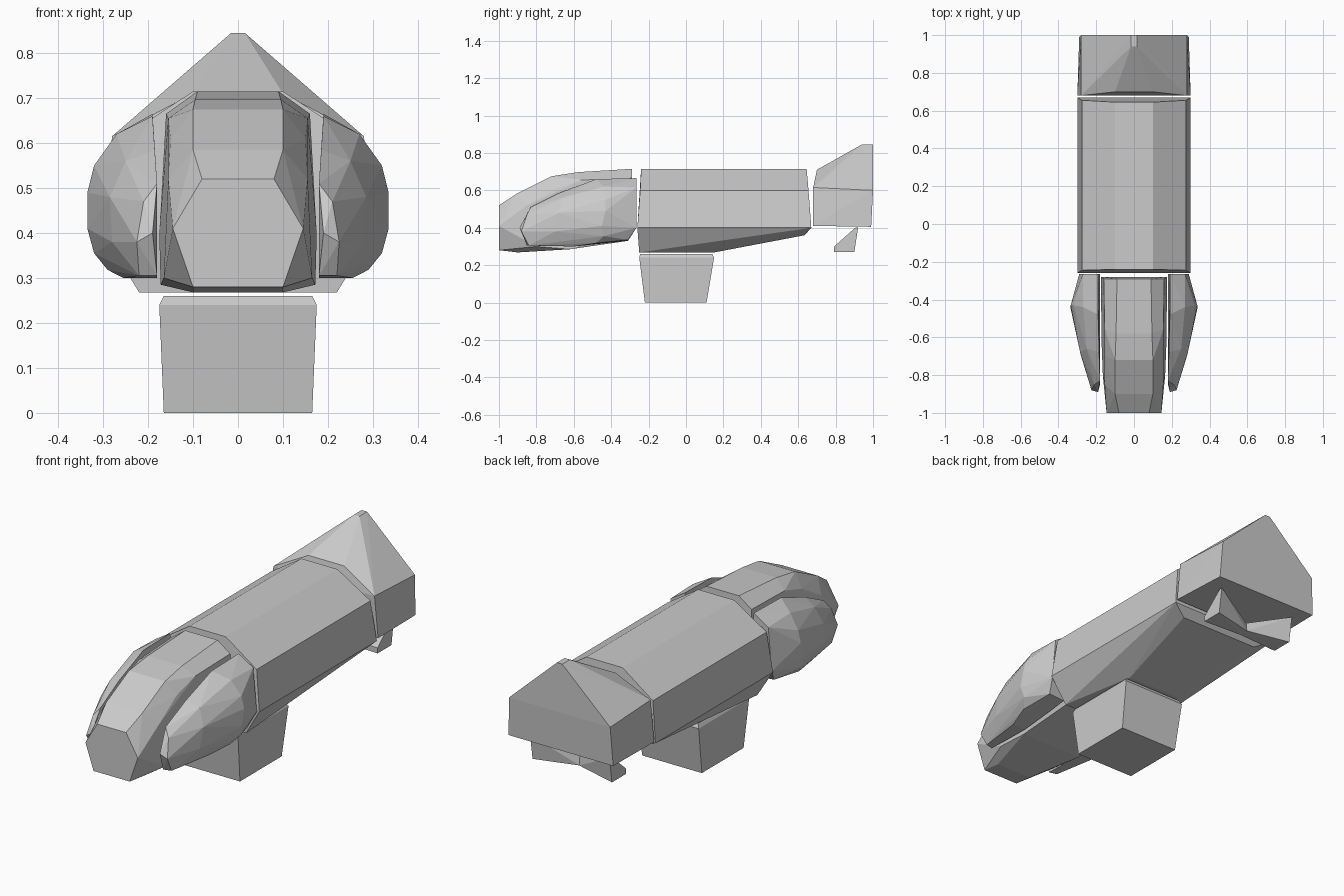
import bpy, bmesh


def mirrored(points):
    return points + [(-x, y, z) for x, y, z in points]


def hull(name, *groups):
    """One object made of the convex hull of each point group."""
    bm = bmesh.new()
    for pts in groups:
        verts = [bm.verts.new(p) for p in dict.fromkeys(pts)]
        res = bmesh.ops.convex_hull(bm, input=verts)
        junk = {v for v in res["geom_interior"] + res["geom_unused"]
                if isinstance(v, bmesh.types.BMVert) and v.is_valid}
        bmesh.ops.delete(bm, geom=list(junk), context='VERTS')
    bmesh.ops.dissolve_limit(bm, angle_limit=0.02, verts=bm.verts[:], edges=bm.edges[:])
    bmesh.ops.recalc_face_normals(bm, faces=bm.faces[:])
    mesh = bpy.data.meshes.new(name)
    bm.to_mesh(mesh)
    bm.free()
    ob = bpy.data.objects.new(name, mesh)
    bpy.context.collection.objects.link(ob)
    return ob


# Rounded nose, half sections from front to back
hull("nose", mirrored([
    (.08, -1, .52), (.145, -1, .41), (.10, -1, .28),
    (.10, -.90, .585), (.155, -.85, .52), (.10, -.90, .268),
    (.10, -.72, .675), (.15, -.70, .61), (.165, -.80, .30),
    (.095, -.58, .697), (.155, -.56, .655), (.172, -.62, .285),
    (.09, -.29, .715), (.16, -.29, .665), (.175, -.28, .40), (.15, -.31, .33),
]))

# Side pods
pod = [
    (.19, -.265, .665), (.27, -.265, .615), (.29, -.265, .40), (.27, -.31, .335), (.18, -.31, .33),
    (.18, -.265, .40),
    (.19, -.48, .66), (.27, -.44, .62), (.32, -.43, .55), (.335, -.43, .49),
    (.335, -.45, .41), (.32, -.44, .355), (.29, -.48, .318), (.255, -.60, .30),
    (.185, -.68, .585), (.25, -.66, .56), (.285, -.68, .48), (.28, -.70, .38),
    (.18, -.83, .51), (.21, -.85, .47), (.225, -.88, .38), (.22, -.84, .305),
    (.19, -.89, .40), (.18, -.85, .305), (.18, -.60, .30),
]
hull("pod_right", pod)
hull("pod_left", [(-x, y, z) for x, y, z in pod])

# Long faceted fuselage with a rising belly
hull("fuselage", mirrored([
    (.10, -.24, .715), (.275, -.245, .60), (.30, -.26, .40), (.22, -.25, .268),
    (.10, .645, .715), (.275, .655, .60), (.30, .67, .40), (.22, .635, .36),
    (.15, .15, .268),
]))

# Base block
hull("base", mirrored([
    (.175, -.25, .24), (.165, -.245, .26), (.165, .14, .26), (.175, .15, .24),
    (.165, -.22, 0), (.165, .11, 0),
]))

# Peaked tail section
hull("tail", mirrored([
    (.10, .70, .71), (.28, .68, .615), (.30, .68, .41),
    (.015, .94, .845), (.015, 1, .845), (.28, 1, .60), (.29, .99, .405),
]))

# Bow-tie shaped bracket under the tail
half = [(.22, y, z) for y, z in
        ((.79, .27), (.79, .298), (.905, .40), (.92, .40), (.90, .27))]
half += [(.0, y, z) for y, z in
         ((.80, .272), (.80, .298), (.84, .32), (.845, .275))]
hull("tail_bracket", half, [(-x, y, z) for x, y, z in half])
